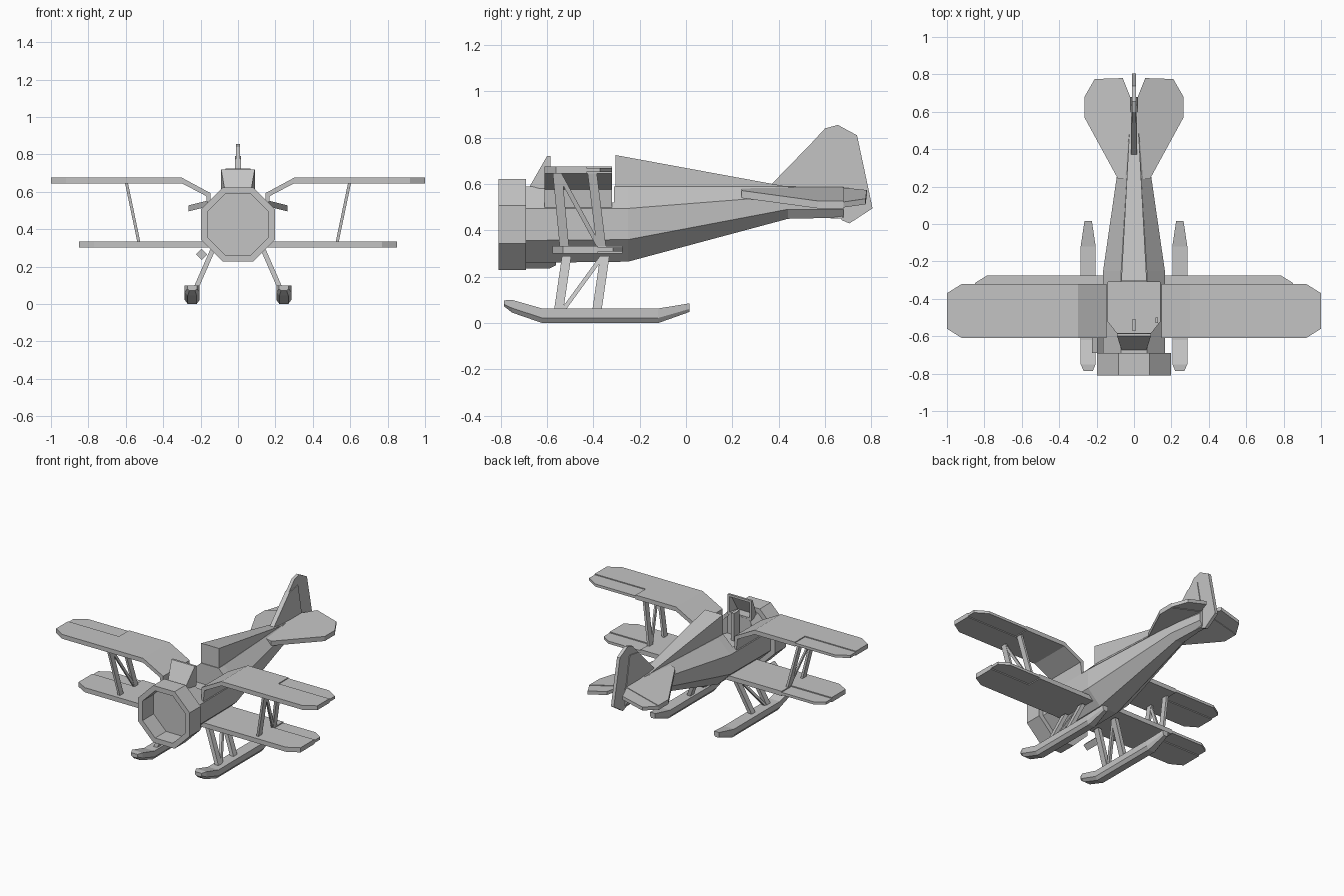
import bpy, bmesh, math

cube = bpy.data.objects.get("Cube")
if cube:
    bpy.data.objects.remove(cube, do_unlink=True)

grey = bpy.data.materials.new("plain_grey")
grey.use_nodes = True
COLOUR = (0.55, 0.55, 0.55, 1)
grey.diffuse_color = COLOUR
grey.node_tree.nodes["Principled BSDF"].inputs["Base Color"].default_value = COLOUR


def loft(name, rings, mirror=False, closed=False):
    """Skin a list of equal-length rings; cap the ends or close the loop."""
    bm = bmesh.new()
    loops = [[bm.verts.new(p) for p in ring] for ring in rings]
    n = len(loops[0])
    pairs = list(zip(loops, loops[1:]))
    if closed:
        pairs.append((loops[-1], loops[0]))
    for a, b in pairs:
        for i in range(n):
            j = (i + 1) % n
            bm.faces.new((a[i], a[j], b[j], b[i]))
    if not closed:
        bm.faces.new(loops[0])
        bm.faces.new(loops[-1])
    bmesh.ops.recalc_face_normals(bm, faces=bm.faces[:])
    mesh = bpy.data.meshes.new(name)
    bm.to_mesh(mesh)
    bm.free()
    mesh.materials.append(grey)
    obj = bpy.data.objects.new(name, mesh)
    bpy.context.collection.objects.link(obj)
    if mirror:
        obj.modifiers.new("mirror", "MIRROR")
    return obj


def slab(name, outline, z, thick, slope=0, mirror=True):
    """Flat panel from an (x, y) outline, optionally drooping along x."""
    return loft(name, [[(x, y, z + slope * x + s * thick / 2) for x, y in outline]
                       for s in (-1, 1)], mirror)


def side_plate(name, outline, half):
    """Upright plate from a (y, z) outline, thickness across x."""
    return loft(name, [[(s * half, y, z) for y, z in outline] for s in (-1, 1)])


def beam(name, p, q, wx, wy, mirror=True):
    """Rectangular strut between two points with level ends."""
    corners = ((-1, -1), (1, -1), (1, 1), (-1, 1))
    return loft(name, [[(c[0] + i * wx / 2, c[1] + j * wy / 2, c[2]) for i, j in corners]
                       for c in (p, q)], mirror)


def octagon(y, half, low, high):
    k = math.cos(math.pi / 8)
    angles = [math.pi / 8 + i * math.pi / 4 for i in range(8)]
    return [(half / k * math.cos(a), y,
             (low + high) / 2 + (high - low) / 2 / k * math.sin(a)) for a in angles]


# Fuselage with an open cockpit
fuselage = loft("fuselage", [octagon(-.69, .165, .26, .59), octagon(-.25, .165, .265, .59),
                             octagon(.44, .065, .45, .59), octagon(.68, .03, .455, .578)])
opening = [(-.14, -.31), (-.14, -.52), (-.09, -.584), (.09, -.584), (.14, -.52), (.14, -.31)]
cutter = slab("cockpit_cutter", opening, .6, .3, mirror=False)
cutter.hide_render = True
cut = fuselage.modifiers.new("cockpit", "BOOLEAN")
cut.operation = "DIFFERENCE"
cut.solver = "EXACT"
cut.object = cutter
bpy.context.view_layer.objects.active = fuselage
bpy.ops.object.modifier_apply(modifier=cut.name)
bpy.data.objects.remove(cutter, do_unlink=True)

# Engine cowl ring
loft("engine_cowl", [octagon(-.81, .197, .228, .622), octagon(-.69, .197, .228, .622),
                     octagon(-.69, .163, .262, .588), octagon(-.81, .163, .262, .588)],
     closed=True)

# Exhaust pipe on the right side
loft("exhaust_pipe", [[(-.195 + dx + r, y, .265), (-.195 + dx, y, .265 + r),
                       (-.195 + dx - r, y, .265), (-.195 + dx, y, .265 - r)]
                      for y, r, dx in ((-.69, .03, 0), (-.59, .03, 0), (-.56, .015, .01))])

# Headrest fairing and windscreen
loft("headrest_fairing", [[(-w, y, .56), (w, y, .56), (w, y, z), (-w, y, z)]
                          for y, w, z in ((-.305, .068, .725), (.43, .028, .59))])


def screen(yb, yt, wb, wt, zb, zt):
    return [(-wb, yb, zb), (wb, yb, zb), (wt, yt, zt), (-wt, yt, zt)]


loft("windscreen", [screen(-.68, -.6, .065, .09, .58, .72),
                    screen(-.585, -.585, .09, .09, .58, .72),
                    screen(-.585, -.585, .075, .075, .6, .705),
                    screen(-.65, -.6, .06, .075, .6, .705)])
beam("control_stick", (0, -.54, .45), (0, -.54, .64), .022, .06, False)
beam("throttle_lever", (.122, -.515, .45), (.122, -.515, .56), .015, .03, False)

# Upper wing: sloping root, flat outer panel, aileron
root = [(.3, .675), (.146, .592), (.146, .49), (.16, .49), (.17, .577), (.3, .645)]
loft("upper_wing_root", [[(x, y, z) for x, z in root] for y in (-.61, -.32)], True)
slab("upper_wing", [(.3, -.61), (.92, -.61), (1, -.56), (1, -.43),
                    (.61, -.43), (.61, -.32), (.3, -.32)], .66, .03)
slab("upper_aileron", [(.61, -.43), (1, -.43), (1, -.37), (.92, -.32), (.61, -.32)], .66, .018)

# Lower wing and aileron
slab("lower_wing", [(.1, -.575), (.77, -.575), (.85, -.53), (.85, -.38),
                    (.54, -.38), (.54, -.275), (.1, -.275)], .317, .032)
slab("lower_aileron", [(.54, -.38), (.85, -.38), (.85, -.315), (.785, -.275), (.54, -.275)],
     .317, .018)

# Wing struts
beam("front_wing_strut", (.53, -.525, .33), (.597, -.555, .65), .016, .04)
beam("rear_wing_strut", (.53, -.365, .33), (.597, -.405, .65), .016, .04)
beam("diagonal_wing_strut", (.53, -.375, .33), (.597, -.55, .65), .012, .022)

# Landing legs
beam("front_leg", (.24, -.55, .05), (.135, -.515, .29), .028, .04)
beam("rear_leg", (.24, -.385, .05), (.135, -.35, .29), .028, .04)
beam("diagonal_leg", (.24, -.535, .05), (.135, -.36, .29), .018, .022)

# Skis: chamfered keel, raised ends
ski = []
for y, w, low, high in ((-.785, .025, .072, .098), (-.75, .04, .045, .1), (-.62, .04, 0, .063),
                        (-.12, .04, 0, .063), (.015, .02, .048, .085)):
    mid = low + (high - low) * .35
    ski.append([(.245 + a * w, y, z) for a, z in
                ((-.6, low), (.6, low), (1, mid), (1, high), (-1, high), (-1, mid))])
loft("ski", ski, True)

# Drooping tailplane and elevators
slab("tailplane", [(.02, .24), (.085, .24), (.265, .57), (.265, .68), (.02, .68)],
     .577, .032, -.25)
slab("elevator", [(.02, .68), (.265, .68), (.21, .775), (.06, .78)], .577, .024, -.25)

# Fin and rudder
side_plate("fin", [(.36, .59), (.54, .775), (.635, .79), (.675, .58), (.675, .45), (.45, .46)], .016)
side_plate("rudder", [(.54, .775), (.6, .84), (.655, .855), (.738, .81), (.805, .495),
                      (.705, .43), (.67, .445), (.675, .58), (.635, .79)], .011)
